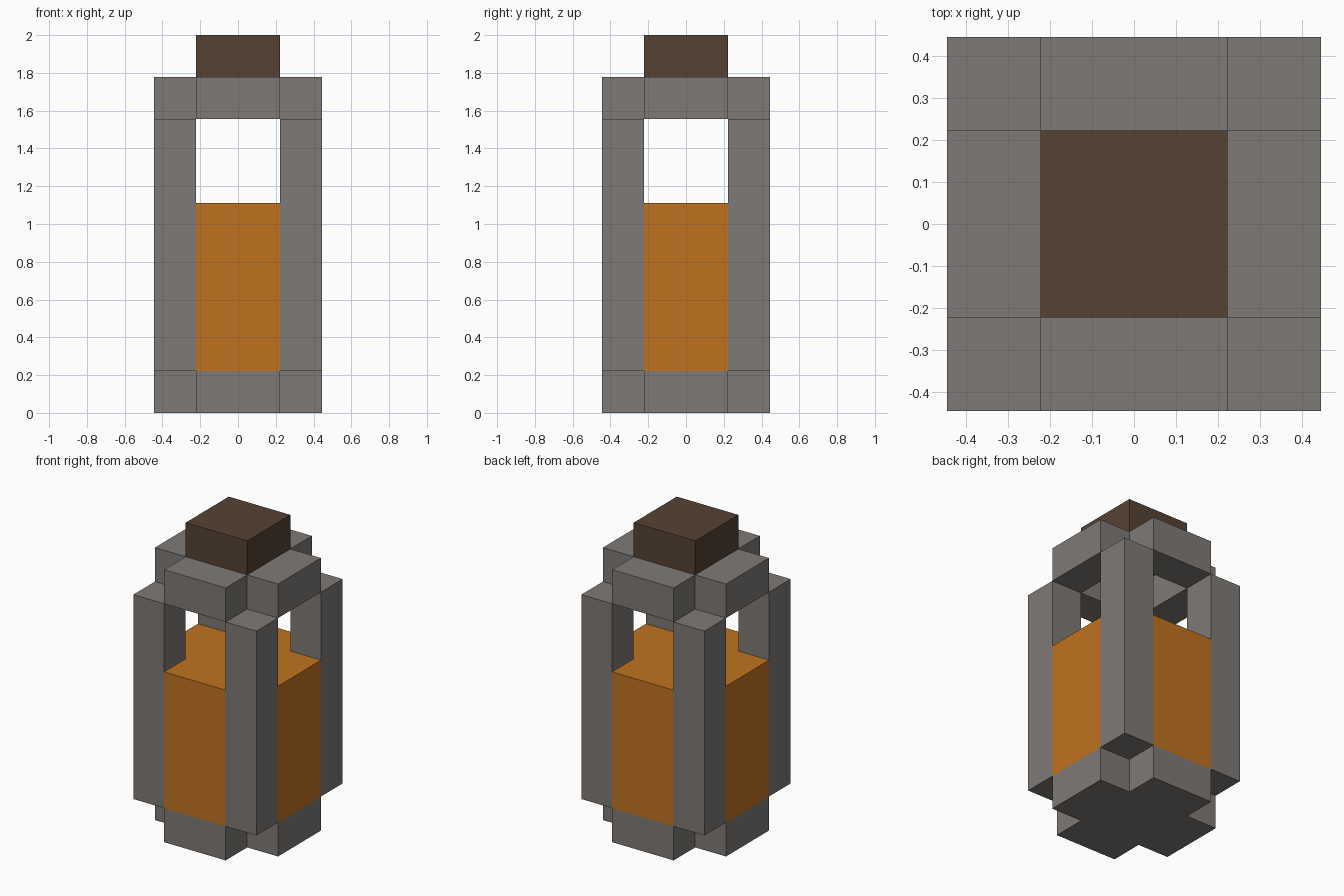
import bpy
import bmesh

if "Cube" in bpy.data.objects:
    bpy.data.objects.remove(bpy.data.objects["Cube"])

U = 2 / 9  # one block; the lantern is 4 x 4 x 9 blocks


def material(name, rgb):
    m = bpy.data.materials.new(name)
    m.diffuse_color = (*rgb, 1)
    m.use_nodes = True
    m.node_tree.nodes["Principled BSDF"].inputs["Base Color"].default_value = m.diffuse_color
    return m


GREY = material("grey metal", (0.209, 0.194, 0.181))
AMBER = material("amber", (0.527, 0.170, 0.015))
BROWN = material("dark brown", (0.092, 0.054, 0.034))


def prism(name, outline, z0, z1, mat):
    """Extrude a counter-clockwise outline (in blocks) from z0 to z1."""
    bm = bmesh.new()
    face = bm.faces.new([bm.verts.new((x * U, y * U, z0 * U)) for x, y in outline])
    top = bmesh.ops.extrude_face_region(bm, geom=[face])["geom"]
    verts = [v for v in top if isinstance(v, bmesh.types.BMVert)]
    bmesh.ops.translate(bm, verts=verts, vec=(0, 0, (z1 - z0) * U))
    bmesh.ops.recalc_face_normals(bm, faces=bm.faces)
    mesh = bpy.data.meshes.new(name)
    bm.to_mesh(mesh)
    bm.free()
    mesh.materials.append(mat)
    obj = bpy.data.objects.new(name, mesh)
    bpy.context.collection.objects.link(obj)
    return obj


def rect(x0, x1, y0, y1):
    return [(x0, y0), (x1, y0), (x1, y1), (x0, y1)]


# Cross-shaped plan shared by the base and the filling
cross = []
for c, s in ((1, 0), (0, 1), (-1, 0), (0, -1)):
    cross += [(x * c - y * s, x * s + y * c) for x, y in ((2, -1), (2, 1), (1, 1))]

prism("base", cross, 0, 1, GREY)
prism("filling", cross, 1, 5, AMBER)

# Corner posts
for side_x, sx in (("left", -1.5), ("right", 1.5)):
    for side_y, sy in (("front", -1.5), ("back", 1.5)):
        prism(f"{side_y}_{side_x}_post",
              rect(sx - 0.5, sx + 0.5, sy - 0.5, sy + 0.5), 1, 7, GREY)

# Open collar of four bars above the posts
for side, bar in (("front", rect(-1, 1, -2, -1)), ("back", rect(-1, 1, 1, 2)),
                  ("left", rect(-2, -1, -1, 1)), ("right", rect(1, 2, -1, 1))):
    prism(f"{side}_collar_bar", bar, 7, 8, GREY)

# Stopper over the collar opening
prism("stopper", rect(-1, 1, -1, 1), 8, 9, BROWN)
